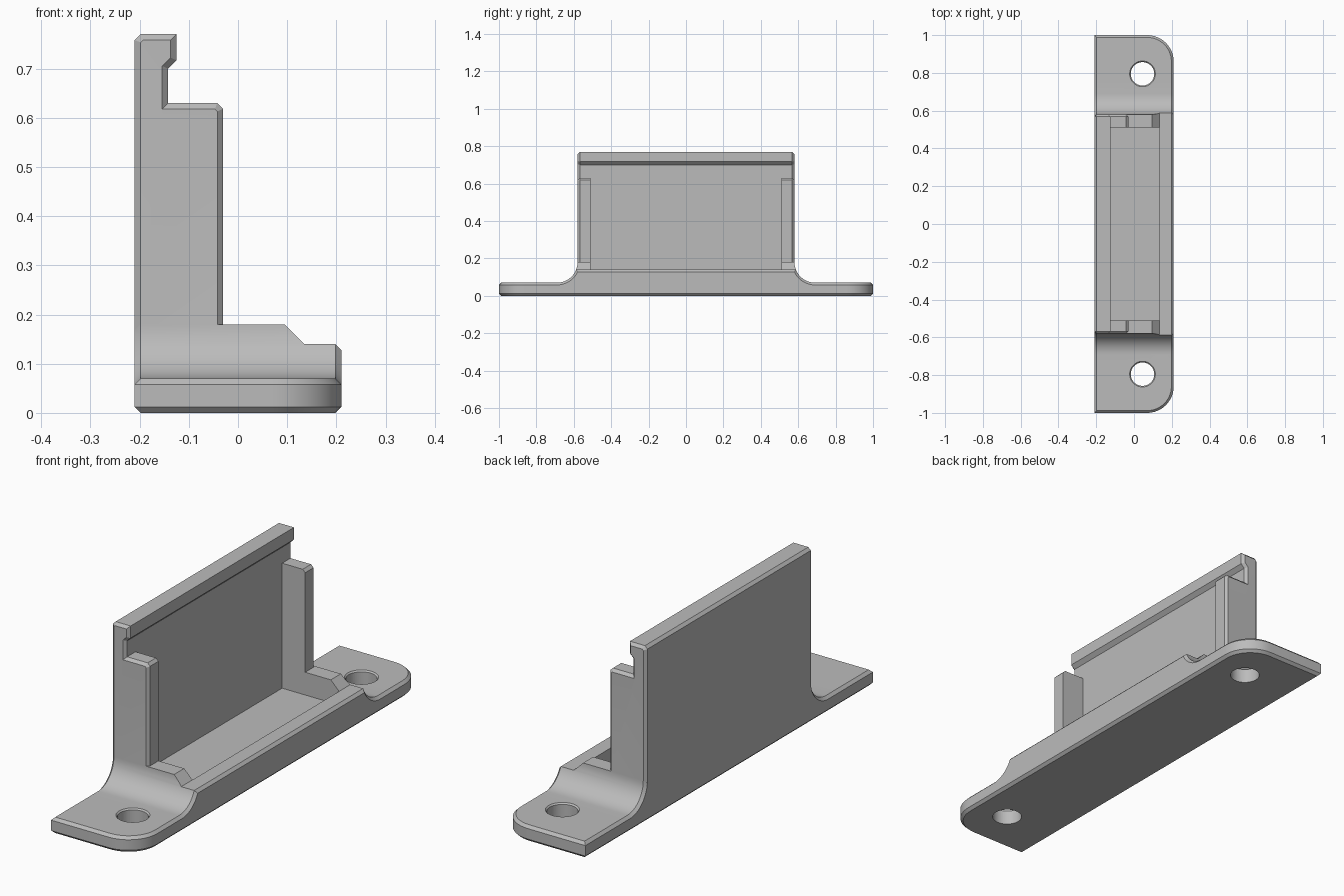
import bpy, bmesh
from math import sin, cos, pi, radians

if "Cube" in bpy.data.objects:
    bpy.data.objects.remove(bpy.data.objects["Cube"], do_unlink=True)

CH = 0.012      # chamfer on outer edges
HALF = 0.58     # half length of the upright part
grey = bpy.data.materials.new("plain grey")
grey.use_nodes = True
colour = (0.5, 0.5, 0.5, 1)
grey.diffuse_color = colour
grey.node_tree.nodes["Principled BSDF"].inputs["Base Color"].default_value = colour


def arc(cx, cy, r, start, end, n=12):
    angles = [radians(start + (end - start) * i / n) for i in range(n + 1)]
    return [(cx + r * cos(a), cy + r * sin(a)) for a in angles]


def prism(name, outline, axis, lo, hi, chamfer=0.0):
    """Extrude an outline along an axis, chamfering the rims of both caps."""
    place = {"x": lambda u, v, t: (t, u, v),
             "y": lambda u, v, t: (u, t, v),
             "z": lambda u, v, t: (u, v, t)}[axis]
    bm = bmesh.new()
    caps = [[bm.verts.new(place(u, v, t)) for u, v in outline] for t in (lo, hi)]
    for ring in caps:
        bm.faces.new(ring)
    n = len(outline)
    for i in range(n):
        j = (i + 1) % n
        bm.faces.new((caps[0][i], caps[0][j], caps[1][j], caps[1][i]))
    bmesh.ops.recalc_face_normals(bm, faces=bm.faces)
    if chamfer:
        rims = [e for e in bm.edges
                if any(e.verts[0] in c and e.verts[1] in c for c in caps)]
        bmesh.ops.bevel(bm, geom=rims, offset=chamfer, offset_type='OFFSET',
                        segments=1, affect='EDGES', clamp_overlap=False)
    bmesh.ops.recalc_face_normals(bm, faces=bm.faces)
    mesh = bpy.data.meshes.new(name)
    bm.to_mesh(mesh)
    bm.free()
    mesh.materials.append(grey)
    ob = bpy.data.objects.new(name, mesh)
    bpy.context.collection.objects.link(ob)
    return ob


def combine(target, tool, operation):
    bpy.context.view_layer.objects.active = target
    mod = target.modifiers.new("combine", 'BOOLEAN')
    mod.operation, mod.solver, mod.object = operation, 'EXACT', tool
    bpy.ops.object.modifier_apply(modifier=mod.name)
    bpy.data.objects.remove(tool, do_unlink=True)


# Upright: back wall with hooked lip, end posts, low front rim
upright = [(-.21, .03), (.21, .03), (.21, .128), (.198, .14), (.135, .14),
           (.095, .18), (-.03, .18), (-.03, .618), (-.042, .63), (-.142, .63),
           (-.142, .70), (-.125, .717), (-.125, .77), (-.198, .77), (-.21, .758)]
bracket = prism("wall_bracket", upright, "y", -HALF, HALF, CH)

# Curved feet joining the upright to the flange, trimmed to the rim height
curve = arc(HALF + .11, .18, .11, 180, 270)
side = [(HALF - .03, .18)] + curve + [(.75, .07), (.75, .03)]
feet = prism("curved_feet", side + [(-y, z) for y, z in reversed(side)],
             "x", -.21, .21, CH)
trim = prism("trim", [(.095, .18), (.135, .14), (.198, .14), (.23, .108),
                      (.3, .3), (.095, .3)], "y", -1.1, 1.1)
combine(feet, trim, 'DIFFERENCE')
combine(bracket, feet, 'UNION')

# Flange with two rounded front corners
plan = ([(-.21, 1), (-.21, -1)] + arc(.07, -.86, .14, -90, 0)
        + arc(.07, .86, .14, 0, 90))
combine(bracket, prism("flange", plan, "z", 0, .07, CH), 'UNION')

# Open tray between the end posts
tray = [(-.142, .08), (.135, .08), (.135, .3), (0, .66), (-.142, .66)]
combine(bracket, prism("tray", tray, "y", -.51, .51), 'DIFFERENCE')

# Screw holes with a chamfered mouth
for y in (-.795, .795):
    hole = prism("hole", arc(.045, y, .062, 0, 352.5, 47), "z", -.05, .2)
    combine(bracket, hole, 'DIFFERENCE')
    bpy.ops.mesh.primitive_cone_add(vertices=48, radius1=.05, radius2=.086,
                                    depth=.036, location=(.045, y, .07))
    combine(bracket, bpy.context.object, 'DIFFERENCE')

# Smooth the curves, keep the chamfers crisp
bpy.ops.object.select_all(action='DESELECT')
bracket.select_set(True)
bpy.context.view_layer.objects.active = bracket
bpy.ops.object.shade_smooth_by_angle(angle=radians(25))
